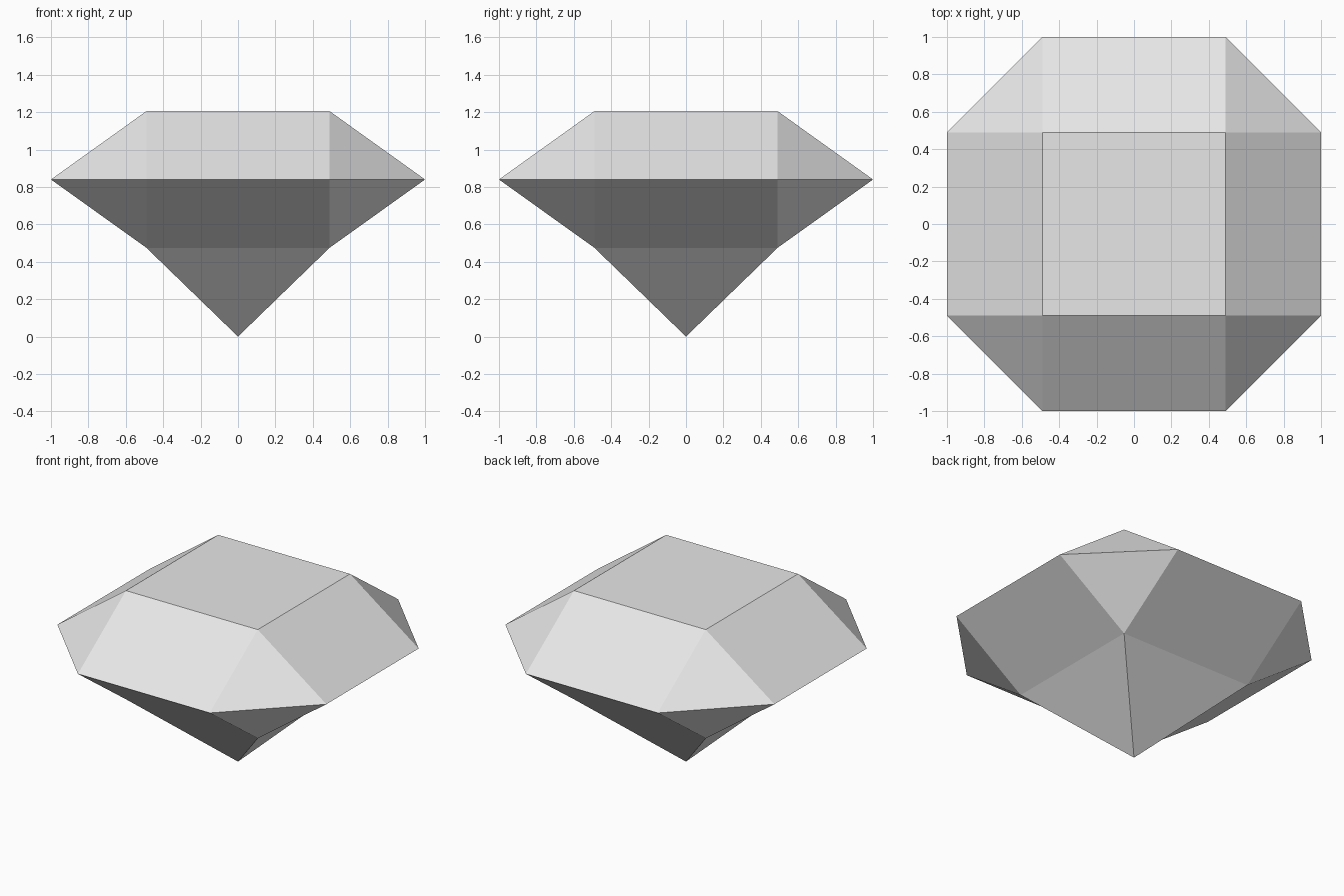
import bpy
import bmesh
from math import pi
from mathutils import Matrix, Vector

cube = bpy.data.objects.get("Cube")
if cube:
    bpy.data.objects.remove(cube, do_unlink=True)

# Main dimensions
INNER, OUTER = 0.49, 1.0
GIRDLE_Z, TABLE_Z, LOWER_Z = 0.84, 1.205, 0.475


def make_material(name, colour):
    mat = bpy.data.materials.new(name)
    mat.use_nodes = True
    mat.diffuse_color = colour
    mat.node_tree.nodes["Principled BSDF"].inputs["Base Color"].default_value = colour
    return mat


bm = bmesh.new()


def add_face(points, turn):
    bm.faces.new([bm.verts.new(turn @ Vector(p)) for p in points])


# One quarter of the stone, turned four times
for quarter in range(4):
    turn = Matrix.Rotation(quarter * pi / 2, 3, "Z")
    girdle_left = (-INNER, -OUTER, GIRDLE_Z)
    girdle_right = (INNER, -OUTER, GIRDLE_Z)
    girdle_side = (OUTER, -INNER, GIRDLE_Z)
    # Crown and pavilion: a broad facet and a corner facet each
    for z in (TABLE_Z, LOWER_Z):
        left, right = (-INNER, -INNER, z), (INNER, -INNER, z)
        add_face([girdle_left, girdle_right, right, left], turn)
        add_face([girdle_right, girdle_side, right], turn)
    # Pointed tip facet
    add_face([(0, 0, 0), (INNER, -INNER, LOWER_Z), (-INNER, -INNER, LOWER_Z)], turn)

# Flat table on top
add_face([(-INNER, -INNER, TABLE_Z), (INNER, -INNER, TABLE_Z),
          (INNER, INNER, TABLE_Z), (-INNER, INNER, TABLE_Z)], Matrix.Identity(3))

bmesh.ops.remove_doubles(bm, verts=bm.verts, dist=0.001)
bmesh.ops.recalc_face_normals(bm, faces=bm.faces)

mesh = bpy.data.meshes.new("cut_gemstone")
bm.to_mesh(mesh)
bm.free()
mesh.materials.append(make_material("pale grey", (0.8, 0.8, 0.8, 1.0)))
gem = bpy.data.objects.new("cut_gemstone", mesh)
bpy.context.collection.objects.link(gem)
